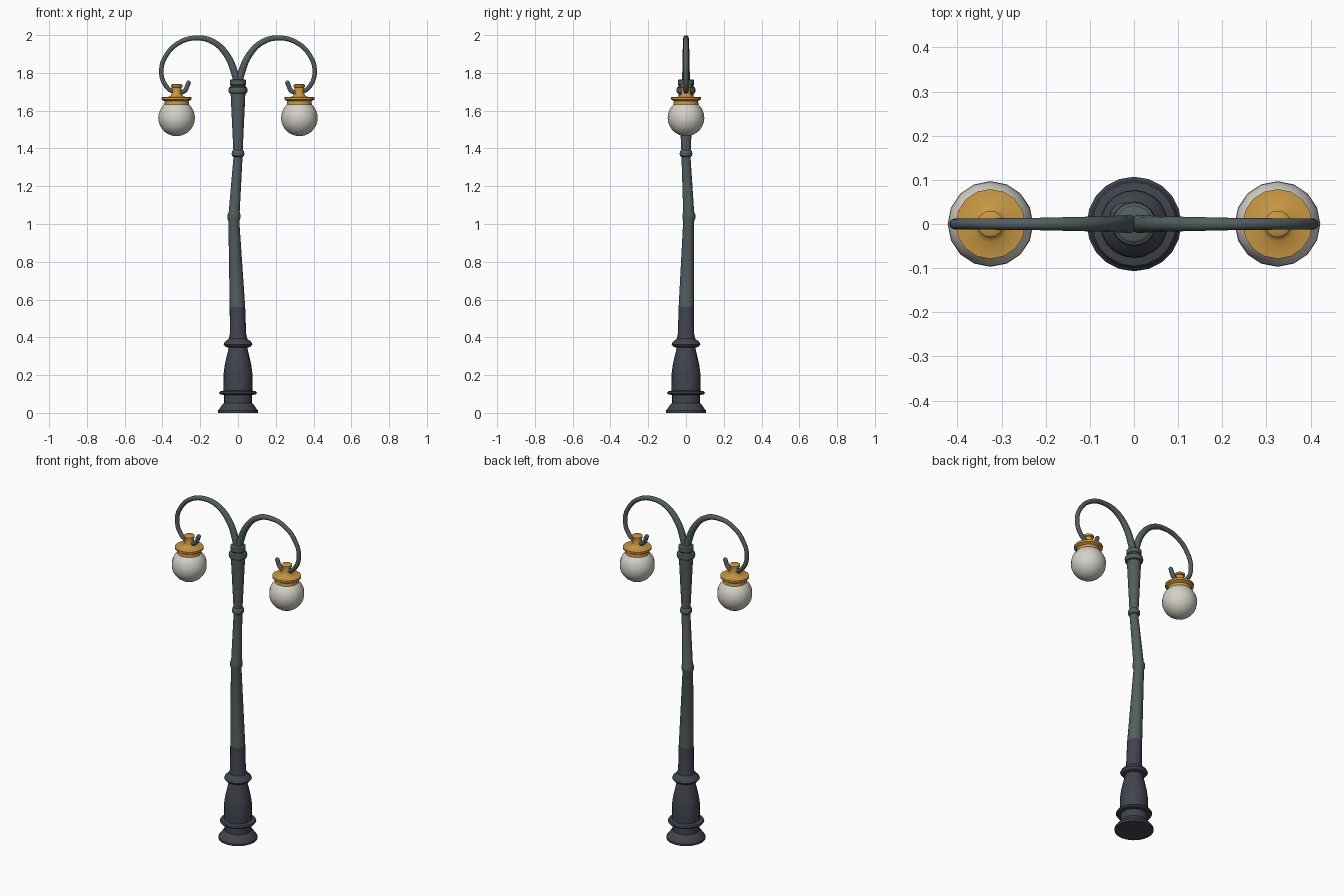
import bpy, bmesh, math

if "Cube" in bpy.data.objects:
    bpy.data.objects.remove(bpy.data.objects["Cube"])


def material(name, rgb):
    m = bpy.data.materials.new(name)
    m.diffuse_color = (*rgb, 1)
    m.use_nodes = True
    m.node_tree.nodes["Principled BSDF"].inputs["Base Color"].default_value = m.diffuse_color
    return m


DARK = material("dark slate iron", (0.052, 0.058, 0.076))
GREEN = material("green grey iron", (0.085, 0.112, 0.112))
GOLD = material("warm brass", (0.58, 0.31, 0.055))
GLASS = material("milky glass", (0.66, 0.64, 0.58))


def lathe(name, profile, mat, sides=20, x=0.0, angle=35):
    """Stack rings of (radius, z[, centre x, centre y]) and cap both ends."""
    bm = bmesh.new()
    rings = []
    for r, z, *c in profile:
        cx, cy = c if c else (0, 0)
        rings.append([bm.verts.new((x + cx + r * math.cos(2 * math.pi * i / sides),
                                    cy + r * math.sin(2 * math.pi * i / sides), z))
                      for i in range(sides)])
    for a, b in zip(rings, rings[1:]):
        for i in range(sides):
            j = (i + 1) % sides
            bm.faces.new((a[i], a[j], b[j], b[i]))
    bm.faces.new(rings[0][::-1])
    bm.faces.new(rings[-1])
    me = bpy.data.meshes.new(name)
    bm.to_mesh(me)
    bm.free()
    me.materials.append(mat)
    ob = bpy.data.objects.new(name, me)
    bpy.context.collection.objects.link(ob)
    smooth(ob, angle)
    return ob


def smooth(ob, angle=35):
    bpy.ops.object.select_all(action='DESELECT')
    ob.select_set(True)
    bpy.context.view_layer.objects.active = ob
    bpy.ops.object.shade_smooth_by_angle(angle=math.radians(angle))


# Cast pedestal with two collars, up to the paint line
lathe("pedestal", [
    (0.107, 0), (0.107, 0.012), (0.098, 0.022), (0.082, 0.045), (0.074, 0.052),
    (0.074, 0.095), (0.095, 0.098), (0.1, 0.106), (0.095, 0.114), (0.076, 0.118),
    (0.077, 0.2), (0.071, 0.25), (0.06, 0.3), (0.049, 0.345),
    (0.066, 0.35), (0.076, 0.363), (0.070, 0.375), (0.048, 0.395),
    (0.043, 0.42), (0.041, 0.56, -0.003, 0.002)], DARK)

# Slightly bent shaft, flaring to the top
lathe("shaft", [
    (0.041, 0.56, -0.003, 0.002), (0.029, 1.015, -0.022, 0.014),
    (0.034, 1.03, -0.022, 0.015), (0.034, 1.05, -0.021, 0.015),
    (0.029, 1.065, -0.02, 0.014), (0.024, 1.355), (0.031, 1.36), (0.034, 1.373),
    (0.031, 1.386), (0.025, 1.392), (0.039, 1.69),
    (0.048, 1.694), (0.051, 1.708), (0.048, 1.722), (0.039, 1.728), (0.039, 1.734),
    (0.042, 1.738), (0.042, 1.762), (0.036, 1.766)], GREEN)

# Curled arm path: x, z, tube radius
ARM = [(0.004, 1.745, 0.02), (0.018, 1.8, 0.02), (0.058, 1.893, 0.018),
       (0.13, 1.964, 0.016), (0.22, 1.985, 0.014), (0.315, 1.958, 0.013),
       (0.382, 1.89, 0.0125), (0.406, 1.81, 0.0125), (0.384, 1.735, 0.0125),
       (0.335, 1.698, 0.0125), (0.286, 1.702, 0.0125), (0.262, 1.747, 0.0125)]

# Lamp cap and globe profiles
CAP = [(0.066, 1.632), (0.064, 1.65), (0.079, 1.659), (0.079, 1.671), (0.04, 1.674),
       (0.031, 1.681), (0.025, 1.69), (0.025, 1.722), (0.03, 1.725), (0.03, 1.736),
       (0.024, 1.74)]
GLOBE = [(0.097 * math.sin(t), 1.562 - 0.097 * math.cos(t))
         for t in [math.pi * (0.02 + 0.8 * k / 12) for k in range(13)]]

for side, s in (("left", -1), ("right", 1)):
    cu = bpy.data.curves.new(side + "_arm", 'CURVE')
    cu.dimensions = '3D'
    cu.bevel_depth = 1.0
    cu.bevel_resolution = 3
    cu.resolution_u = 4
    cu.use_fill_caps = True
    sp = cu.splines.new('BEZIER')
    sp.bezier_points.add(len(ARM) - 1)
    for p, (x, z, r) in zip(sp.bezier_points, ARM):
        p.co = (s * x, 0, z)
        p.radius = r
        p.handle_left_type = p.handle_right_type = 'AUTO'
    cu.materials.append(GREEN)
    arm = bpy.data.objects.new(side + "_arm", cu)
    bpy.context.collection.objects.link(arm)
    bpy.ops.object.select_all(action='DESELECT')
    arm.select_set(True)
    bpy.context.view_layer.objects.active = arm
    bpy.ops.object.convert(target='MESH')
    smooth(bpy.context.view_layer.objects.active, 50)
    # Rounded tip of the hook
    bpy.ops.mesh.primitive_uv_sphere_add(segments=12, ring_count=8, radius=0.0125,
                                         location=(s * ARM[-1][0], 0, ARM[-1][1]))
    tip = bpy.context.object
    tip.name = side + "_arm_tip"
    tip.data.materials.append(GREEN)
    smooth(tip, 60)
    lathe(side + "_lamp_cap", CAP, GOLD, 16, s * 0.325)
    lathe(side + "_lamp_globe", GLOBE, GLASS, 16, s * 0.325, 60)
